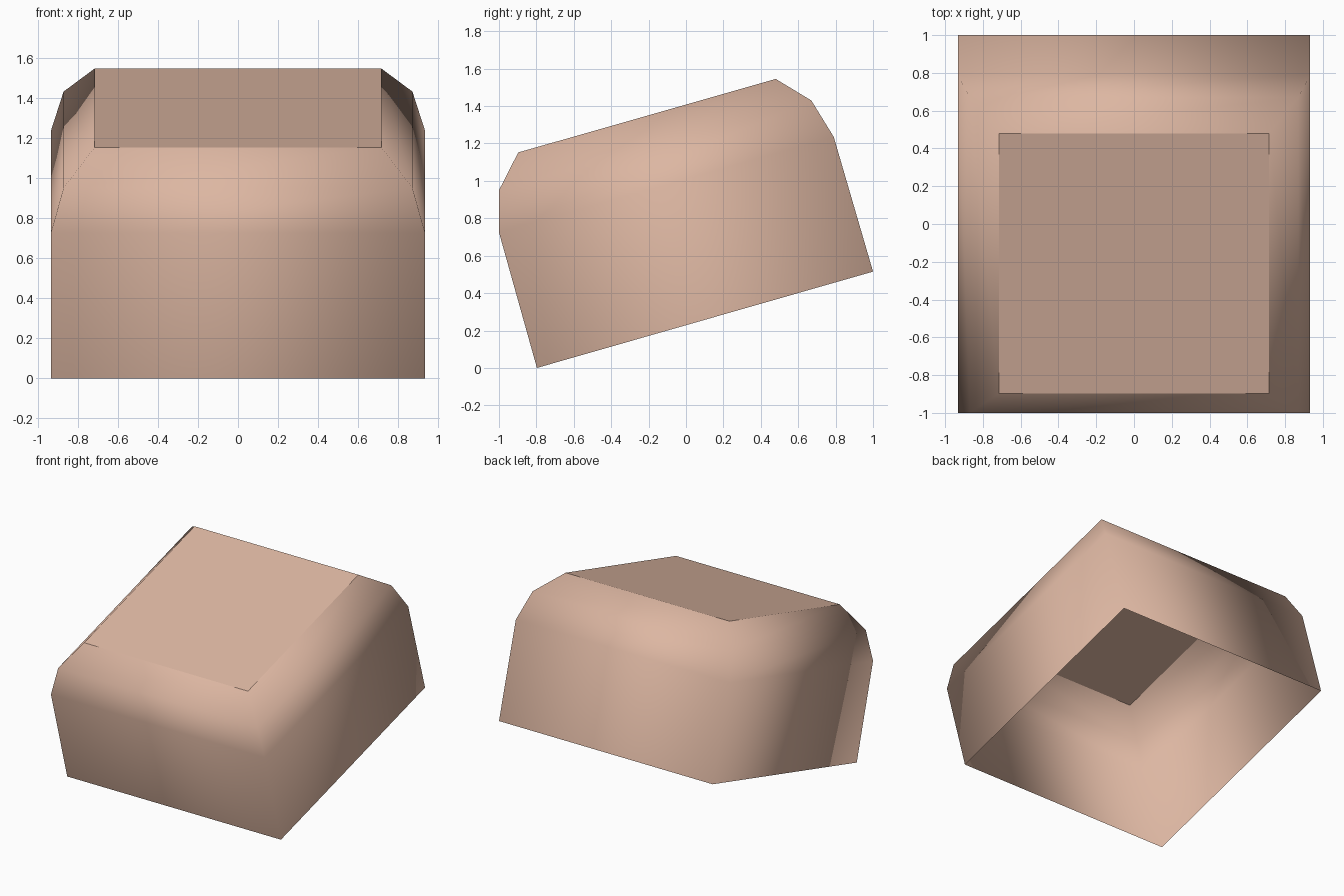
import bpy
import bmesh

default = bpy.data.objects.get("Cube")
if default:
    bpy.data.objects.remove(default, do_unlink=True)

# Single warm beige colour
color = (0.72, 0.47, 0.36, 1.0)
beige = bpy.data.materials.new("warm_beige")
beige.use_nodes = True
beige.diffuse_color = color
shader = beige.node_tree.nodes["Principled BSDF"]
shader.inputs["Base Color"].default_value = color
shader.inputs["Roughness"].default_value = 0.6

# Tilted rings from open rim to top: half width, front (y, z), back (y, z)
rings = [
    (0.933, (-0.797, 0.0), (1.0, 0.515)),     # open rim
    (0.933, (-1.0, 0.725), (0.79, 1.235)),    # top of walls
    (0.87, (-1.0, 0.95), (0.67, 1.43)),       # shoulder
    (0.715, (-0.897, 1.152), (0.48, 1.545)),  # top panel border
]

bm = bmesh.new()
loops = []
for half, front, back in rings:
    corners = [(-half, *front), (half, *front), (half, *back), (-half, *back)]
    loops.append([bm.verts.new(c) for c in corners])

# Walls and bevelled shoulders, open underneath
for low, high in zip(loops, loops[1:]):
    for i in range(4):
        j = (i + 1) % 4
        bm.faces.new((low[i], low[j], high[j], high[i]))

# Flat top panel
top = bm.faces.new(loops[-1])
for face in bm.faces:
    face.smooth = True
for edge in top.edges:
    edge.smooth = False

mesh = bpy.data.meshes.new("cap_shell")
bm.to_mesh(mesh)
bm.free()
mesh.materials.append(beige)
shell = bpy.data.objects.new("cap_shell", mesh)
bpy.context.collection.objects.link(shell)
